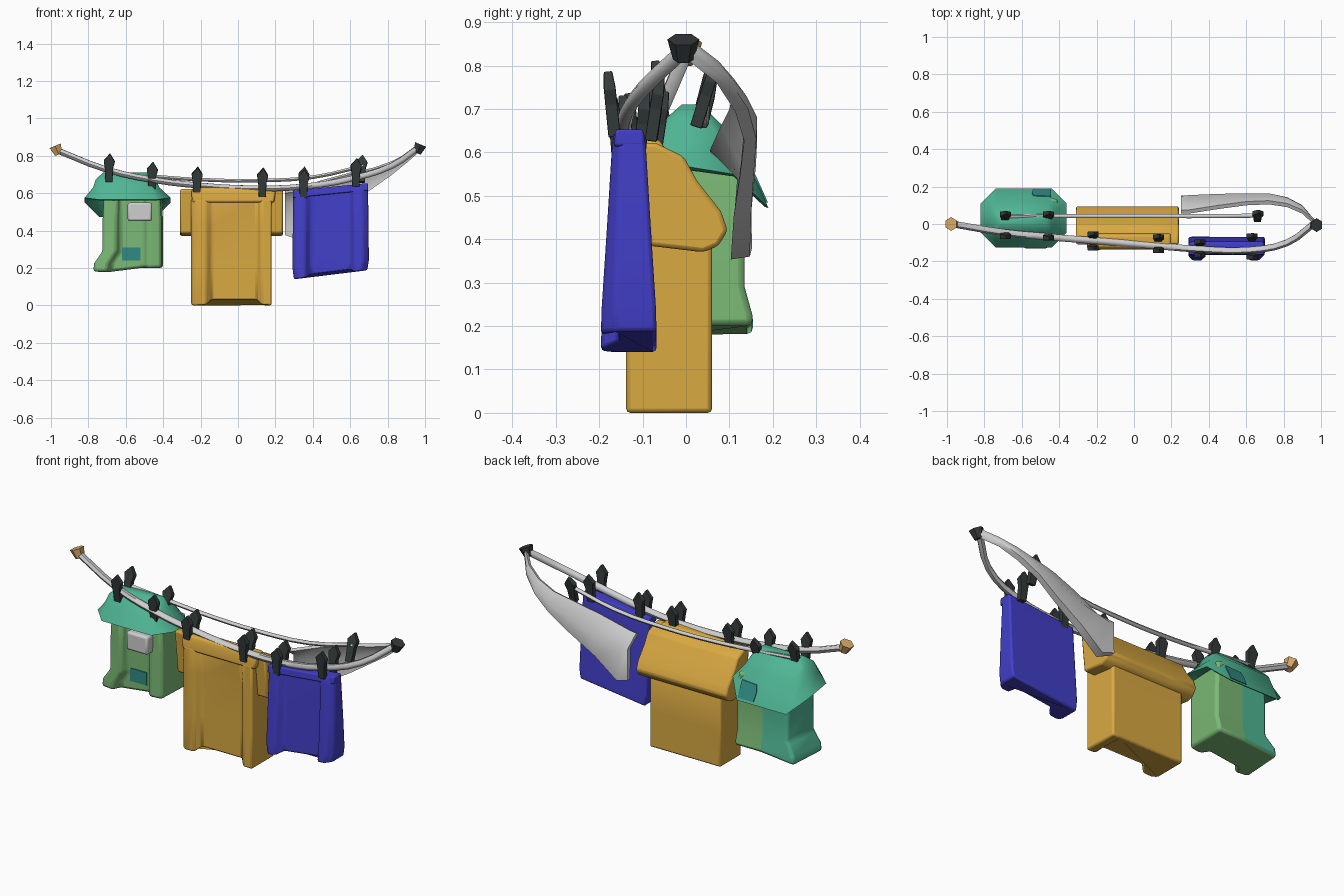
import bpy, bmesh, math
from mathutils import Vector, Matrix

if "Cube" in bpy.data.objects:
    bpy.data.objects.remove(bpy.data.objects["Cube"])


def material(name, r, g, b):
    m = bpy.data.materials.new(name)
    m.diffuse_color = (r, g, b, 1)
    m.use_nodes = True
    m.node_tree.nodes["Principled BSDF"].inputs["Base Color"].default_value = m.diffuse_color
    return m


YELLOW = material("mustard cloth", .70, .40, .055)
BLUE = material("blue cloth", .055, .05, .58)
GREEN = material("leaf green cloth", .20, .49, .18)
TEAL = material("teal cloth", .08, .47, .30)
DEEP = material("deep teal print", .03, .26, .23)
GREY = material("light grey", .62, .62, .62)
DARK = material("charcoal", .034, .042, .042)
WOOD = material("tan wood", .70, .40, .14)


def finish(ob, bevel=0, segments=2, angle=40):
    bpy.context.view_layer.objects.active = ob
    for o in bpy.context.selected_objects:
        o.select_set(False)
    ob.select_set(True)
    if bevel:
        b = ob.modifiers.new("soft edges", 'BEVEL')
        b.width, b.segments = bevel, segments
        b.limit_method, b.angle_limit = 'ANGLE', math.radians(30)
    if angle:
        bpy.ops.object.shade_smooth_by_angle(angle=math.radians(angle))
    return ob


def loft(name, rings, mats, bevel=0, angle=40):
    """Skin a stack of closed rings and cap both ends."""
    bm = bmesh.new()
    vs = [[bm.verts.new(p) for p in r] for r in rings]
    n = len(rings[0])
    for a, b in zip(vs, vs[1:]):
        for i in range(n):
            j = (i + 1) % n
            bm.faces.new((a[i], a[j], b[j], b[i]))
    bm.faces.new(vs[0][::-1])
    bm.faces.new(vs[-1])
    bmesh.ops.recalc_face_normals(bm, faces=bm.faces)
    me = bpy.data.meshes.new(name)
    bm.to_mesh(me)
    bm.free()
    ob = bpy.data.objects.new(name, me)
    bpy.context.collection.objects.link(ob)
    for m in mats:
        me.materials.append(m)
    return finish(ob, bevel, 2, angle)


def rope(name, pts, radius):
    cu = bpy.data.curves.new(name, 'CURVE')
    cu.dimensions = '3D'
    cu.bevel_depth, cu.bevel_resolution, cu.resolution_u = radius, 1, 3
    cu.use_fill_caps = True
    sp = cu.splines.new('BEZIER')
    sp.bezier_points.add(len(pts) - 1)
    for b, p in zip(sp.bezier_points, pts):
        b.co = p
        b.handle_left_type = b.handle_right_type = 'AUTO'
    ob = bpy.data.objects.new(name, cu)
    bpy.context.collection.objects.link(ob)
    cu.materials.append(GREY)
    finish(ob, 0, 0, 0)
    bpy.ops.object.convert(target='MESH')
    return finish(bpy.context.object, 0, 0, 60)


# Front line, back line
rope("front_line", [(-.97, 0, .83), (-.7, -.045, .725), (-.45, -.07, .67), (-.2, -.09, .64),
                    (.1, -.115, .625), (.35, -.135, .635), (.62, -.14, .68), (.82, -.1, .745),
                    (.96, 0, .84)], .018)
rope("back_line", [(-.69, .04, .71), (-.46, .042, .69), (-.2, .042, .672), (.1, .042, .667),
                   (.4, .042, .685), (.67, .045, .745)], .011)


# Line ends: faceted knobs
def knob(name, loc, mat, turn):
    bpy.ops.mesh.primitive_cylinder_add(vertices=6, radius=.037, depth=.05, location=loc,
                                        rotation=(0, turn, 0))
    ob = bpy.context.object
    ob.name = name
    for v in ob.data.vertices:
        if v.co.z < 0:
            v.co.x *= .65
            v.co.y *= .65
    ob.data.materials.append(mat)


knob("left_knob", (-.968, 0, .83), WOOD, -.4)
knob("right_knob", (.967, -.006, .837), DARK, .4)

# Clothes pins: pointed plates tilted towards each other
PIN = [(-.019, -.075), (.019, -.075), (.022, 0), (.032, .035), (.006, .078), (-.028, .04), (-.022, 0)]


def pin(i, x, y, z, tilt):
    m = Matrix.Translation((x, y, z)) @ Matrix.Rotation(tilt, 4, 'X')
    rings = [[m @ Vector((px, d * (.7 if pz > .05 else 1), pz)) for px, pz in PIN]
             for d in (-.014, .014)]
    loft("pin_%d" % i, rings, [DARK], .003, 0)


PINS = [(-.69, .043, .735, -.25), (-.69, -.06, .735, .15), (-.46, .043, .69, -.25),
        (-.46, -.07, .69, .1), (-.22, -.06, .665, -.15), (-.22, -.125, .66, .1),
        (.13, -.075, .66, -.15), (.13, -.138, .655, .1), (.35, -.10, .665, -.1),
        (.35, -.162, .65, .08), (.63, -.07, .70, -.15), (.63, -.172, .71, .1),
        (.66, .045, .73, -.3)]
for i, p in enumerate(PINS):
    pin(i, *p)


def refit(plan, z, xs=1, cx=0, ys=1, cy=0):
    """Scale a plan outline about a centre and lift it to z (number or rule of x, y)."""
    f = z if callable(z) else (lambda x, y: z)
    return [(cx + (x - cx) * xs, cy + (y - cy) * ys, f(x, y)) for x, y in plan]


# Mustard shirt: body with two front folds
plan = [(-.25, -.12), (-.225, -.138), (-.17, -.138), (-.14, -.108), (.10, -.108), (.125, -.138),
        (.18, -.138), (.18, .06), (.13, .06), (-.2, .06), (-.25, .06)]
hem = lambda x, y: .025 if -.15 < x < .11 else 0
loft("mustard_body", [refit(plan, hem), refit(plan, .2), refit(plan, .43),
                      refit(plan, .57, 1, 0, .6, -.137)], [YELLOW], .01)
# Mustard yoke along the line
yoke = [(-.25, -.137), (.2, -.137), (.2, -.04), (-.25, -.04)]
loft("mustard_yoke", [refit(yoke, .55, .97, -.03), refit(yoke, .6, 1, 0, .95, -.09),
                      refit(yoke, .63, .97, -.02, .65, -.1)], [YELLOW], .01)
# Mustard shoulder and sleeves folded to the back
prof = [(-.11, .622), (-.07, .622), (-.005, .59), (.025, .535), (.08, .465), (.096, .42),
        (.075, .385), (.04, .37), (-.085, .385)]
loft("mustard_sleeves", [[(x, y, z) for y, z in prof] for x in (-.31, -.15, .08, .24)],
     [YELLOW], .01)

# Blue towel: a slanted panel with side folds, thicker at the bottom
plan = [(.295, -.155), (.315, -.168), (.36, -.168), (.39, -.145), (.60, -.145), (.62, -.168),
        (.665, -.168), (.695, -.15), (.695, -.095), (.295, -.095)]


def towel(z, slope, xs, cx, ys, lift=0):
    return refit(plan, lambda x, y: z + slope * (x - .3) + (lift if .36 < x < .62 else 0),
                 xs, cx, ys, -.131)


loft("blue_towel", [towel(.14, .12, .98, .51, 1.75, .012), towel(.20, .1, 1.02, .48, 1.72),
                    towel(.38, .1, 1.015, .45, 1.4), towel(.57, .1, 1, .5, 1.08),
                    towel(.61, .1, .99, .5, .95)], [BLUE], .009)
band = [(.293, -.166), (.695, -.166), (.695, -.095), (.293, -.095)]
loft("blue_top_band", [refit(band, lambda x, y: .575 + .1 * (x - .3)),
                       refit(band, lambda x, y: .614 + .1 * (x - .3), 1, 0, .9, -.13)], [BLUE], .006)

# Green shirt body, flaring to a foot at the lower left
plan = [(-.725, -.08), (-.65, -.09), (-.63, -.045), (-.51, -.045), (-.48, -.085), (-.41, -.075),
        (-.40, .135), (-.56, .135), (-.71, .135)]


def foot(k):
    return [(x - k * .05 if x < -.6 else x, y + (k * .02 if y > .1 else 0)) for x, y in plan]


body = loft("green_body", [
    refit(foot(1), lambda x, y: .18 if x < -.64 else .2),
    refit(foot(.9), .225), refit(foot(0), .29), refit(plan, .45),
    refit(plan, .60, .95, -.57)], [GREEN, TEAL], .015)
for f in body.data.polygons:
    if f.normal.x < -.5 and f.center.y > -.02 or f.normal.y > .5 and f.center.x < -.6:
        f.material_index = 1


# Teal shoulder cape with flared hem
def octagon(x0, x1, y0, y1, c, z):
    return refit([(x0 + c, y0), (x1 - c, y0), (x1, y0 + c), (x1, y1 - c), (x1 - c, y1),
                  (x0 + c, y1), (x0, y1 - c), (x0, y0 + c)], z)


cape_hem = lambda x, y: .56 - max(0, y - .08) * .85 + .01 * (abs(x + .59) > .2)
loft("teal_cape", [
    octagon(-.76, -.41, -.09, .14, .05, .565),
    octagon(-.80, -.38, -.115, .18, .07, cape_hem),
    octagon(-.82, -.36, -.125, .19, .08, lambda x, y: cape_hem(x, y) + .005),
    octagon(-.775, -.42, -.085, .12, .04, .63),
    octagon(-.76, -.44, -.05, .07, .02, .675),
    octagon(-.72, -.47, -.01, .035, .01, .71)], [TEAL], 0, 50)


def box(name, lo, hi, mat, bevel=0):
    q = [(lo[0], lo[1]), (hi[0], lo[1]), (hi[0], hi[1]), (lo[0], hi[1])]
    return loft(name, [refit(q, lo[2]), refit(q, hi[2])], [mat], bevel)


# Grey tag on the chest, deep teal print inside the fold
box("grey_tag", (-.59, -.13, .45), (-.46, -.06, .55), GREY, .012)
box("fold_print", (-.62, -.05, .24), (-.52, -.0425, .31), DEEP)
# Deep teal patch on the back of the cape, following its slope
patch = [(-.535, .05), (-.545, .02), (-.54, -.03), (-.445, -.03), (-.445, .055)]
ends = [[(x, .166 + o - .45 * z, .515 + z) for x, z in patch] for o in (0, .009)]
loft("back_patch", ends, [DEEP])

# Grey cloth hanging behind, narrowing into a twist at the right knob:
# x, then (y, z) of top, middle and bottom, then half thickness
SECT = [(.25, (.065, .60), (.135, .55), (.14, .38), .012),
        (.29, (.065, .605), (.14, .54), (.125, .36), .022),
        (.45, (.09, .66), (.147, .57), (.13, .46), .02),
        (.60, (.11, .70), (.15, .63), (.14, .55), .016),
        (.72, (.115, .725), (.15, .68), (.148, .63), .014),
        (.82, (.10, .76), (.125, .73), (.128, .70), .015),
        (.90, (.065, .80), (.08, .785), (.085, .765), .015),
        (.97, (0, .85), (.005, .84), (.005, .825), .012)]
rings = []
for x, t, m, b, h in SECT:
    e = .03 if x == .29 else 0
    rings.append([(x, t[0] - .01, t[1]), (x, t[0] + .01, t[1] + .01), (x, m[0] + .014, m[1]),
                  (x + e, b[0] + h, b[1]), (x + e, b[0] - h, b[1] - h * .3), (x, m[0] - h, m[1])])
loft("grey_cloth", rings, [GREY], 0, 60)
